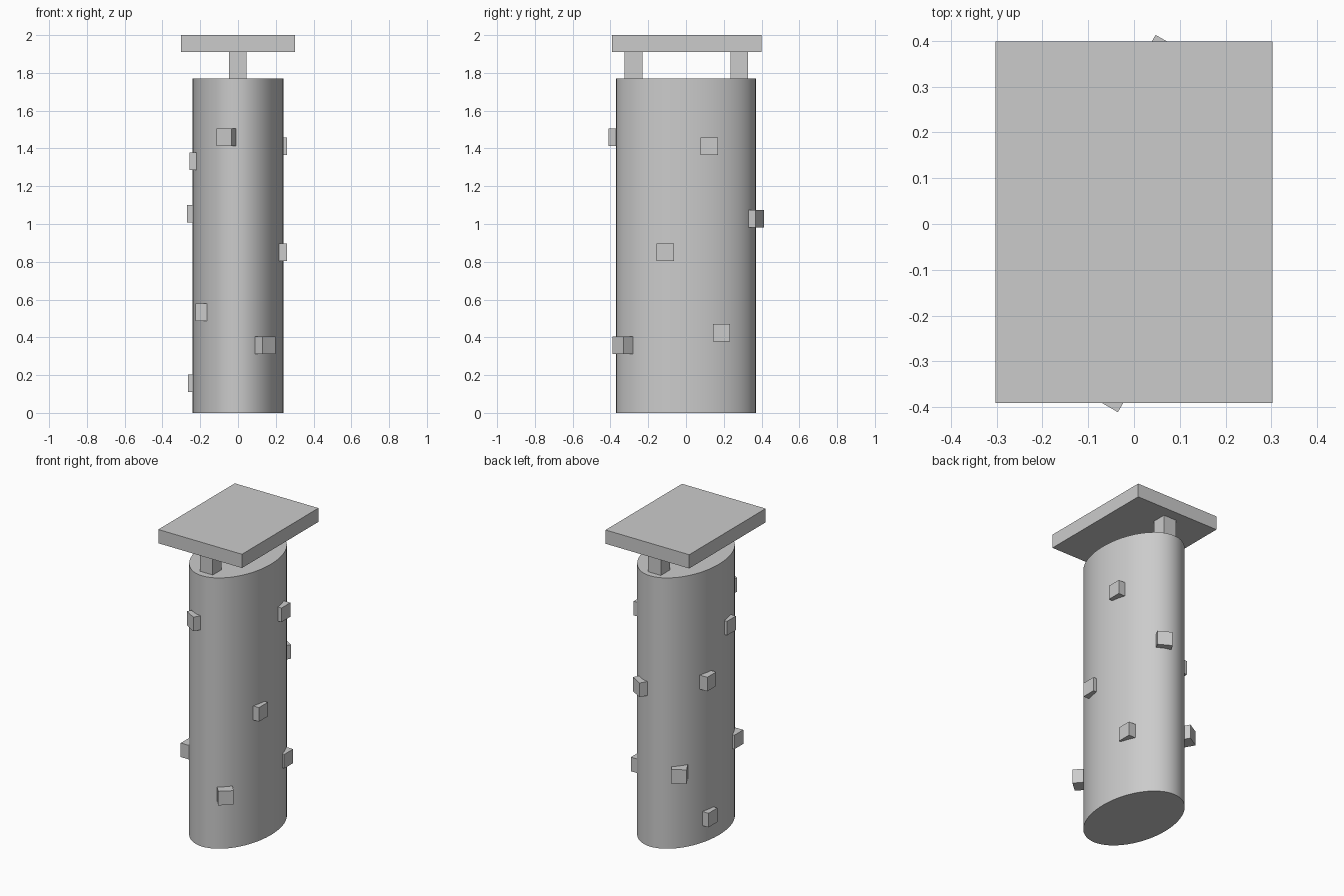
import bpy
from math import radians, cos, sin

if "Cube" in bpy.data.objects:
    bpy.data.objects.remove(bpy.data.objects["Cube"])


def box(name, center, size, angle=0):
    bpy.ops.mesh.primitive_cube_add(size=1, location=center, rotation=(0, 0, radians(angle)))
    ob = bpy.context.object
    ob.name = name
    ob.scale = size
    bpy.ops.object.transform_apply(location=False, rotation=False, scale=True)
    return ob


# Oval column body
bpy.ops.mesh.primitive_cylinder_add(vertices=64, radius=1, depth=1.77, location=(0, 0, 0.885))
column = bpy.context.object
column.name = "oval_column"
column.scale = (0.24, 0.37, 1)
bpy.ops.object.transform_apply(location=False, rotation=False, scale=True)
bpy.ops.object.shade_smooth_by_angle(angle=radians(30))

# Top slab on two short posts
box("top_slab", (0, 0.004, 1.955), (0.605, 0.79, 0.09))
for name, y in (("front_post", -0.278), ("back_post", 0.283)):
    box(name, (-0.002, y, 1.835), (0.093, 0.093, 0.15))

# Small blocks set into the wall: centre of outer face x, y, z, facing angle
W, D = 0.092, 0.09
blocks = [
    (-0.265, 0.10, 0.157, 180), (0.165, -0.36, 0.358, -49), (0.235, 0.188, 0.424, 0),
    (-0.18, 0.33, 0.49, 120), (-0.225, -0.224, 0.533, 180), (0.26, -0.109, 0.85, 0),
    (0.087, 0.39, 1.027, 60), (-0.27, 0.12, 1.055, 180), (-0.257, -0.103, 1.332, 180),
    (0.26, 0.124, 1.412, 0), (-0.075, -0.388, 1.46, -120),
]
for i, (x, y, z, a) in enumerate(blocks, 1):
    r = radians(a)
    box(f"wall_block_{i}", (x - cos(r) * D / 2, y - sin(r) * D / 2, z), (D, W, W), a)
